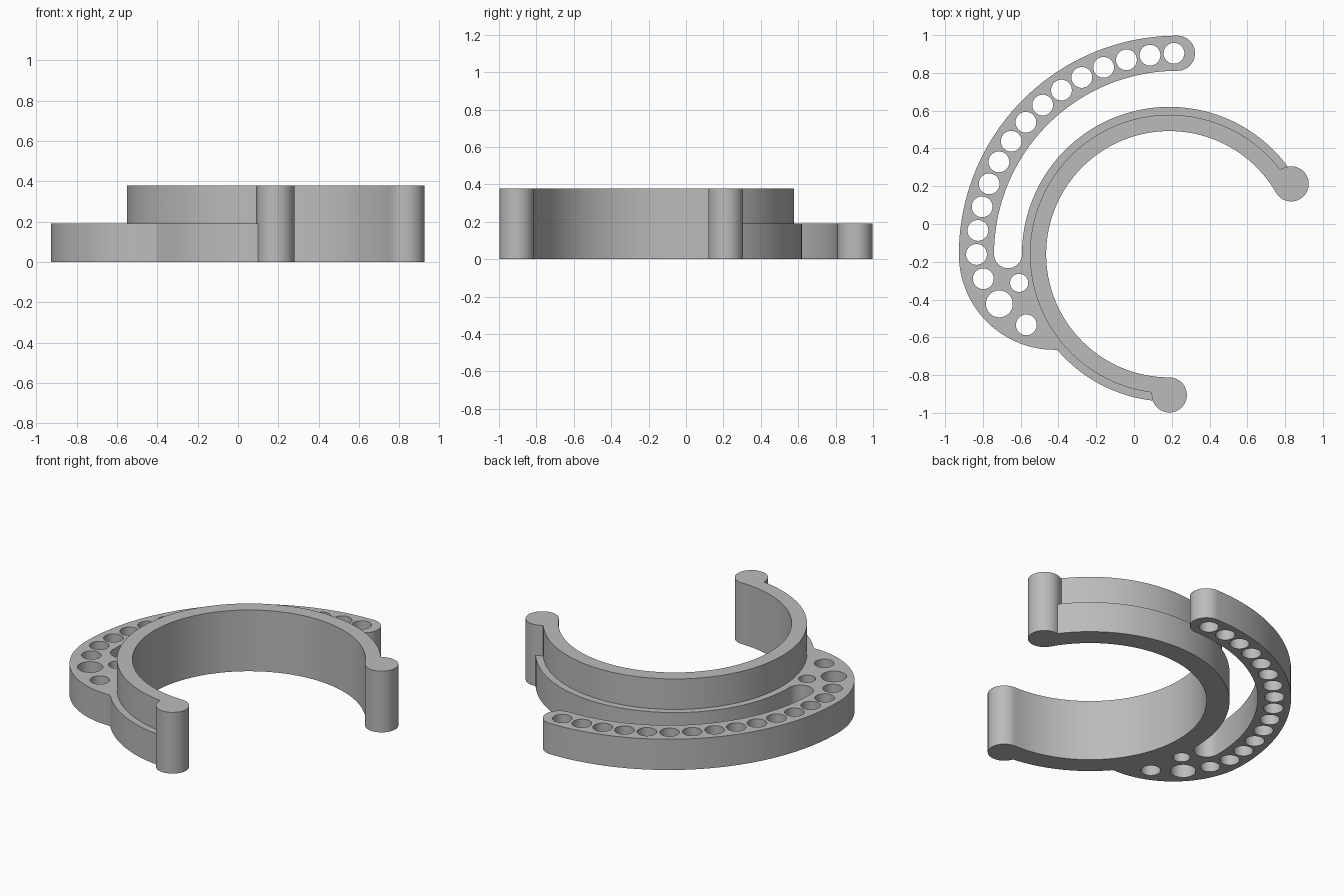
import bpy, bmesh
from math import cos, sin, radians

cube = bpy.data.objects.get("Cube")
if cube:
    bpy.data.objects.remove(cube, do_unlink=True)

grey = bpy.data.materials.new("plain grey")
grey.use_nodes = True
colour = (0.5, 0.5, 0.5, 1)
grey.diffuse_color = colour
grey.node_tree.nodes["Principled BSDF"].inputs["Base Color"].default_value = colour

RING = (0.187, -0.16)      # centre of the clamp ring
ARM = (0.23, -0.16)        # centre of the curved arm
RING_IN, RING_OUT, LEDGE_OUT = 0.652, 0.738, 0.78
ARM_IN, ARM_MID, ARM_OUT = 0.971, 1.064, 1.157
KNOB_R, KNOB_DIST = 0.093, 0.745
LOW, HIGH = 0.19, 0.378


def polar(c, r, deg):
    return c[0] + r * cos(radians(deg)), c[1] + r * sin(radians(deg))


def arc(c, r, a, b):
    n = max(2, round(abs(b - a) * max(r, 0.3) / 1.6))
    return [polar(c, r, a + (b - a) * i / n) for i in range(n + 1)]


def plate(name, outline, holes, height):
    """Extrude a filled outline with round holes upwards from the floor."""
    curve = bpy.data.curves.new(name + "_profile", "CURVE")
    curve.dimensions, curve.fill_mode = "2D", "BOTH"
    curve.extrude = height / 2
    for pts in [outline] + [arc(c, r, 0, 360)[:-1] for c, r in holes]:
        spline = curve.splines.new("POLY")
        spline.points.add(len(pts) - 1)
        for p, (x, y) in zip(spline.points, pts):
            p.co = (x, y, 0, 1)
        spline.use_cyclic_u = True
    helper = bpy.data.objects.new(name + "_profile", curve)
    bpy.context.collection.objects.link(helper)
    bpy.context.view_layer.update()
    mesh = bpy.data.meshes.new_from_object(
        helper.evaluated_get(bpy.context.evaluated_depsgraph_get()))
    bpy.data.objects.remove(helper, do_unlink=True)
    bm = bmesh.new()
    bm.from_mesh(mesh)
    bmesh.ops.remove_doubles(bm, verts=bm.verts, dist=0.0002)
    bmesh.ops.translate(bm, verts=bm.verts, vec=(0, 0, height / 2))
    bmesh.ops.recalc_face_normals(bm, faces=bm.faces)
    bm.to_mesh(mesh)
    bm.free()
    mesh.materials.clear()
    mesh.materials.append(grey)
    obj = bpy.data.objects.new(name, mesh)
    bpy.context.collection.objects.link(obj)
    return obj


# Tall open ring with a round post at each end
ring_outline = (
    arc(RING, RING_OUT, 37.5, 262.5)
    + arc(polar(RING, KNOB_DIST, 270), KNOB_R, 182, 450)
    + arc(RING, RING_IN, 269, 31)
    + arc(polar(RING, KNOB_DIST, 30), KNOB_R, 210, 478))
ring = plate("clamp_ring", ring_outline, [], HIGH)

# Low ledge around the ring, with the curved arm and the slot between them
bend = (ARM[0] - ARM_OUT + 0.506, ARM[1])
slot_l, slot_r = ARM[0] - ARM_IN, RING[0] - LEDGE_OUT
slot = ((slot_l + slot_r) / 2, ARM[1])
base_outline = (
    arc(ARM, ARM_OUT, 90, 180)
    + arc(bend, 0.506, 181, 271)
    + arc(RING, LEDGE_OUT, 221, 268)
    + arc(RING, 0.70, 268, 32)
    + arc(RING, LEDGE_OUT, 32, 179)
    + arc(slot, (slot_r - slot_l) / 2, 0, -180)
    + arc(ARM, ARM_IN, 179, 90)
    + arc(polar(ARM, ARM_MID, 90), KNOB_R, 272, 448))
holes = [(polar(ARM, ARM_MID, 91 + i * 6.85), 0.055) for i in range(14)]
holes += [((-0.798, -0.29), 0.055), ((-0.713, -0.423), 0.071),
          ((-0.57, -0.534), 0.055), ((-0.608, -0.312), 0.048)]
base = plate("arm_and_ledge", base_outline, holes, LOW)

# Fuse both into one solid
union = ring.modifiers.new("fuse", "BOOLEAN")
union.operation, union.solver, union.object = "UNION", "EXACT", base
bpy.ops.object.select_all(action="DESELECT")
ring.select_set(True)
bpy.context.view_layer.objects.active = ring
bpy.ops.object.modifier_apply(modifier="fuse")
bpy.data.objects.remove(base, do_unlink=True)
ring.name = "clamp_ring_with_arm"
bpy.ops.object.shade_smooth_by_angle(angle=radians(30))
